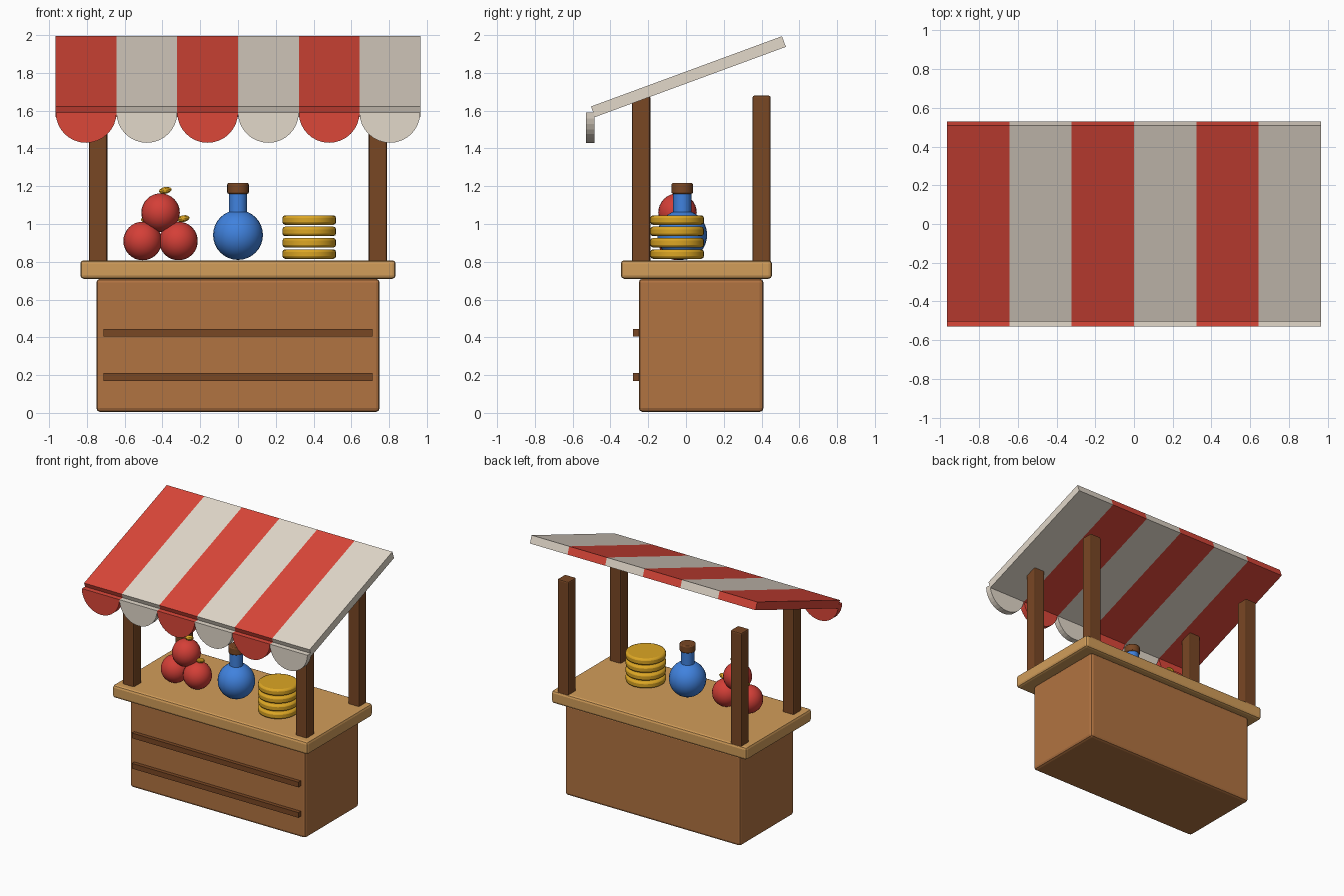
import bpy, bmesh, math
from mathutils import Matrix, Vector

if "Cube" in bpy.data.objects:
    bpy.data.objects.remove(bpy.data.objects["Cube"])


def material(name, rgb):
    lin = [(c / 255 / 12.92) if c < 11 else ((c / 255 + 0.055) / 1.055) ** 2.4 for c in rgb]
    m = bpy.data.materials.new(name)
    m.diffuse_color = (*lin, 1)
    m.use_nodes = True
    m.node_tree.nodes["Principled BSDF"].inputs["Base Color"].default_value = m.diffuse_color
    return m


RED = material("awning red", (219, 71, 57))
CREAM = material("awning cream", (226, 216, 202))
WOOD = material("stall wood", (177, 115, 65))
TOP = material("counter wood", (210, 157, 90))
DARK = material("dark wood", (121, 71, 36))
FRUIT = material("fruit red", (212, 63, 55))
BLUE = material("bottle blue", (64, 130, 222))
GOLD = material("gold", (220, 166, 36))


def finish(name, bm, *mats, bevel=0, segs=2, smooth=True):
    me = bpy.data.meshes.new(name)
    bmesh.ops.recalc_face_normals(bm, faces=bm.faces)
    bm.to_mesh(me)
    bm.free()
    ob = bpy.data.objects.new(name, me)
    bpy.context.collection.objects.link(ob)
    for m in mats:
        me.materials.append(m)
    if bevel:
        b = ob.modifiers.new("rounded edges", 'BEVEL')
        b.width, b.segments = bevel, segs
        b.limit_method, b.angle_limit = 'ANGLE', math.radians(40)
    if smooth:
        bpy.ops.object.select_all(action='DESELECT')
        ob.select_set(True)
        bpy.context.view_layer.objects.active = ob
        bpy.ops.object.shade_smooth_by_angle(angle=math.radians(30))
    return ob


def box(name, mat, lo, hi, bevel=0):
    lo, hi = Vector(lo), Vector(hi)
    bm = bmesh.new()
    bmesh.ops.create_cube(bm, size=1, matrix=Matrix.Translation((lo + hi) / 2)
                          @ Matrix.Diagonal((*(hi - lo), 1)))
    return finish(name, bm, mat, bevel=bevel, smooth=False)


def disc(name, mat, x, y, z0, z1, r, bevel=0, n=32):
    bm = bmesh.new()
    bmesh.ops.create_cone(bm, cap_ends=True, segments=n, radius1=r, radius2=r,
                          depth=z1 - z0, matrix=Matrix.Translation((x, y, (z0 + z1) / 2)))
    return finish(name, bm, mat, bevel=bevel)


def ball(name, mat, pos, r, scale=(1, 1, 1), tilt=0, u=24, v=16):
    bm = bmesh.new()
    bmesh.ops.create_uvsphere(bm, u_segments=u, v_segments=v, radius=r,
                              matrix=Matrix.Translation(pos) @ Matrix.Rotation(tilt, 4, 'Y')
                              @ Matrix.Diagonal((*scale, 1)))
    return finish(name, bm, mat)


# Stall body, counter and front slats
box("stall_body", WOOD, (-.75, -.25, 0.005), (.75, .41, .71), .02)
box("counter", TOP, (-.835, -.345, .71), (.835, .455, .808), .018)
for z in (.17, .405):
    box("front_slat", DARK, (-.712, -.28, z), (.712, -.24, z + .04))

# Four posts
for s in (-1, 1):
    for part, y in (("front_post", -.237), ("back_post", .4)):
        box(part, DARK, (s * .74 - .048, y - .048, .76), (s * .74 + .048, y + .048, 1.68), .01)

# Sloped awning, cut into six stripes
W, N = .965, 6
SW = 2 * W / N
bm = bmesh.new()
bmesh.ops.create_cube(bm, size=1, matrix=Matrix.Translation((0, .013, 1.78))
                      @ Matrix.Rotation(math.radians(20.2), 4, 'X')
                      @ Matrix.Diagonal((2 * W, 1.077, .06, 1)))
for i in range(1, N):
    bmesh.ops.bisect_plane(bm, geom=bm.verts[:] + bm.edges[:] + bm.faces[:],
                           plane_co=(-W + i * SW, 0, 0), plane_no=(1, 0, 0))
for f in bm.faces:
    x = f.calc_center_median().x
    f.material_index = min(N - 1, max(0, int((x + W) / SW))) % 2
finish("awning", bm, RED, CREAM, smooth=False)

# Scalloped valance: one half disc per stripe
for i in range(N):
    cx, n = -W + (i + .5) * SW, 16
    bm = bmesh.new()
    pts = [math.pi * (1 + k / n) for k in range(n + 1)]
    face = bm.faces.new([bm.verts.new((cx + SW / 2 * math.cos(a), -.53, 1.59 + .16 * math.sin(a)))
                         for a in pts])
    ext = bmesh.ops.extrude_face_region(bm, geom=[face])["geom"]
    bmesh.ops.translate(bm, vec=(0, .046, 0),
                        verts=[g for g in ext if isinstance(g, bmesh.types.BMVert)])
    # the extrusion keeps the starting face as the front cap
    finish("valance_scallop", bm, (RED, CREAM)[i % 2], smooth=False)

# Pile of fruit with small golden leaves
for x, z in ((-.505, .91), (-.315, .91), (-.41, 1.06)):
    ball("fruit", FRUIT, (x, -.045, z), .102)
    ball("fruit_leaf", GOLD, (x + .025, -.045, z + .118), .036, (1, .55, .5), -.2, 10, 6)

# Round bottle with neck and stopper
ball("bottle", BLUE, (0, -.02, .942), .132)
disc("bottle_neck", BLUE, 0, -.02, 1.05, 1.17, .048, n=24)
disc("bottle_stopper", DARK, 0, -.02, 1.16, 1.217, .057, .008, n=24)

# Stack of coins
for i in range(4):
    z = .816 + i * .06
    disc("coin", GOLD, .377, -.047, z, z + .05, .142, .014)
